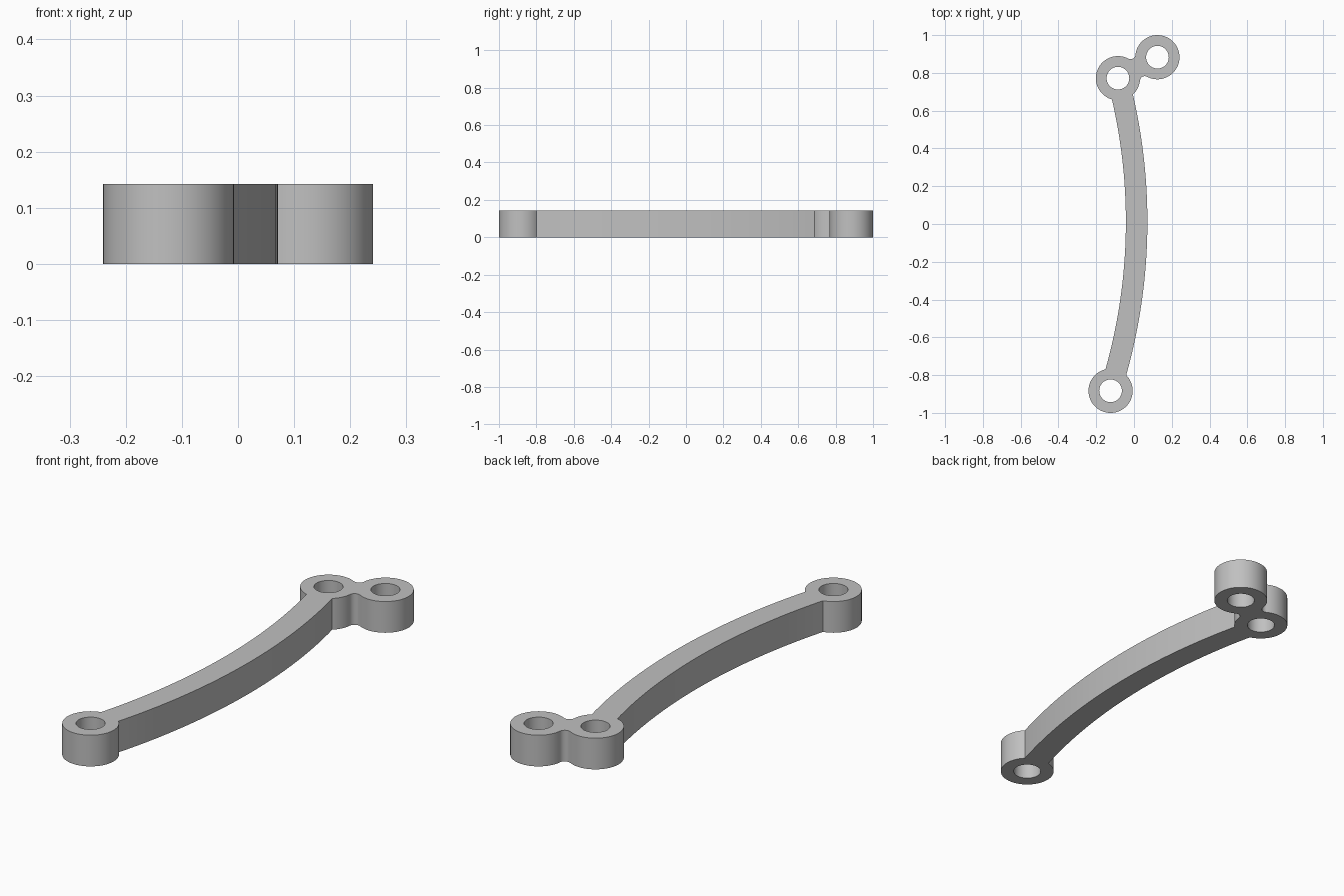
import bpy, bmesh
from math import sin, cos, atan2, sqrt, tau, radians
from mathutils import Vector

if "Cube" in bpy.data.objects:
    bpy.data.objects.remove(bpy.data.objects["Cube"])

HEIGHT = 0.142
RING, HOLE, FILLET = 0.117, 0.06, 0.026
END = Vector((-0.124, -0.883))      # far eye
ELBOW = Vector((-0.085, 0.772))     # eye at the elbow
TIP = Vector((0.124, 0.883))        # short-side eye
BEND = Vector((-2.923, 0.012))      # centre of the arm's curvature
INNER, OUTER = 2.88, 2.994


def meet(c1, r1, c2, r2, side):
    """Crossing of two circles, left (+1) or right (-1) of the line c1-c2."""
    d = c2 - c1
    u = d.normalized()
    a = (r1 * r1 - r2 * r2 + d.length_squared) / (2 * d.length)
    return c1 + u * a + Vector((-u.y, u.x)) * side * sqrt(r1 * r1 - a * a)


def arc(c, p, q, turn, n):
    """Points from p towards q around c; turn +1 is counter-clockwise."""
    a, b = (atan2(v.y - c.y, v.x - c.x) for v in (p, q))
    sweep = ((b - a) * turn) % tau * turn
    r = (p - c).length
    return [c + Vector((cos(a + sweep * i / n), sin(a + sweep * i / n))) * r
            for i in range(n)]


# Corners where the arm runs into the eyes
end_in, end_out = (meet(BEND, r, END, RING, 1) for r in (INNER, OUTER))
elbow_in, elbow_out = (meet(BEND, r, ELBOW, RING, -1) for r in (INNER, OUTER))

# Concave fillets joining the two neighbouring eyes
low, high = (meet(ELBOW, RING + FILLET, TIP, RING + FILLET, s) for s in (-1, 1))
touch = lambda eye, f: eye + (f - eye).normalized() * RING

outline = (
    arc(END, end_in, end_out, 1, 56)
    + arc(BEND, end_out, elbow_out, 1, 40)
    + arc(ELBOW, elbow_out, touch(ELBOW, low), 1, 12)
    + arc(low, touch(ELBOW, low), touch(TIP, low), -1, 10)
    + arc(TIP, touch(TIP, low), touch(TIP, high), 1, 56)
    + arc(high, touch(TIP, high), touch(ELBOW, high), -1, 10)
    + arc(ELBOW, touch(ELBOW, high), elbow_in, 1, 36)
    + arc(BEND, elbow_in, end_in, -1, 40))

# Flat filled profile with three holes, given thickness
curve = bpy.data.curves.new("link_arm", "CURVE")
curve.dimensions = "2D"
curve.fill_mode = "BOTH"
curve.extrude = HEIGHT / 2


def add_loop(points):
    spline = curve.splines.new("POLY")
    spline.points.add(len(points) - 1)
    for pt, v in zip(spline.points, points):
        pt.co = (v.x, v.y, 0, 1)
    spline.use_cyclic_u = True


add_loop(outline)
for eye in (END, ELBOW, TIP):
    add_loop([eye + Vector((cos(tau * i / 48), sin(tau * i / 48))) * HOLE
              for i in range(48)])

link = bpy.data.objects.new("link_arm", curve)
bpy.context.collection.objects.link(link)
bpy.ops.object.select_all(action="DESELECT")
link.select_set(True)
bpy.context.view_layer.objects.active = link
bpy.ops.object.convert(target="MESH")
link = bpy.context.object

# Weld caps to walls and stand the part on the ground
bm = bmesh.new()
bm.from_mesh(link.data)
bmesh.ops.remove_doubles(bm, verts=bm.verts, dist=0.0001)
bmesh.ops.translate(bm, verts=bm.verts, vec=(0, 0, HEIGHT / 2))
bmesh.ops.recalc_face_normals(bm, faces=bm.faces)
bm.to_mesh(link.data)
bm.free()

# Plain grey finish
grey = bpy.data.materials.new("plain_grey")
grey.use_nodes = True
colour = (0.53, 0.53, 0.53, 1)
grey.diffuse_color = colour
grey.node_tree.nodes["Principled BSDF"].inputs["Base Color"].default_value = colour
link.data.materials.clear()
link.data.materials.append(grey)
bpy.ops.object.shade_smooth_by_angle(angle=radians(30))
